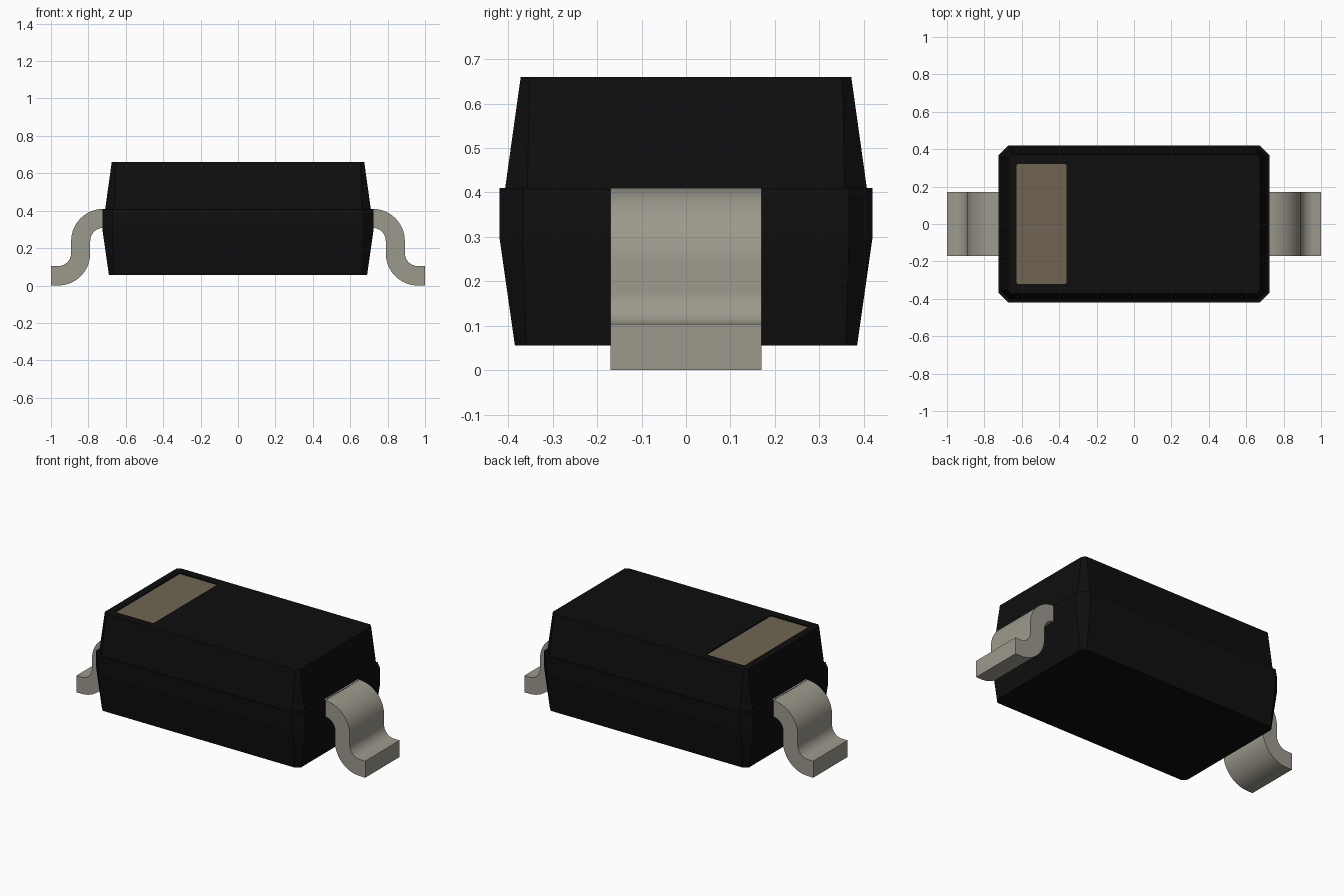
import bpy, bmesh, math

old = bpy.data.objects.get("Cube")
if old:
    bpy.data.objects.remove(old, do_unlink=True)


def material(name, rgb):
    m = bpy.data.materials.new(name)
    m.use_nodes = True
    m.diffuse_color = (*rgb, 1)
    bsdf = next(n for n in m.node_tree.nodes if n.type == 'BSDF_PRINCIPLED')
    bsdf.inputs["Base Color"].default_value = (*rgb, 1)
    return m


BLACK = material("black plastic", (0.0044, 0.0044, 0.0044))
METAL = material("dull metal", (0.335, 0.32, 0.264))
TAN = material("tan marking", (0.16, 0.13, 0.085))


def loft(name, rings, mat):
    """Skin a stack of equal-length point rings and cap both ends."""
    bm = bmesh.new()
    rows = [[bm.verts.new(p) for p in ring] for ring in rings]
    n = len(rows[0])
    for a, b in zip(rows, rows[1:]):
        for i in range(n):
            j = (i + 1) % n
            bm.faces.new((a[i], a[j], b[j], b[i]))
    bm.faces.new(rows[0][::-1])
    bm.faces.new(rows[-1])
    bmesh.ops.recalc_face_normals(bm, faces=bm.faces)
    mesh = bpy.data.meshes.new(name)
    bm.to_mesh(mesh)
    bm.free()
    mesh.materials.append(mat)
    ob = bpy.data.objects.new(name, mesh)
    bpy.context.collection.objects.link(ob)
    return ob


def octagon(hx, hy, c, z, cx=0.0):
    """Rectangle with chamfered corners."""
    pts = [(hx, hy - c), (hx - c, hy), (c - hx, hy), (-hx, hy - c),
           (-hx, c - hy), (c - hx, -hy), (hx - c, -hy), (hx, c - hy)]
    return [(cx + x, y, z) for x, y in pts]


# Moulded body: tapered bottom, straight belt, small step, tapered top
body = loft("body", [
    octagon(0.69, 0.385, 0.025, 0.055),
    octagon(0.725, 0.42, 0.053, 0.30),
    octagon(0.725, 0.42, 0.053, 0.41),
    octagon(0.71, 0.407, 0.05, 0.41),
    octagon(0.675, 0.372, 0.02, 0.66)], BLACK)

# Shallow pocket in the top for the polarity band
MARK_X, MARK_HX, MARK_HY = -0.495, 0.134, 0.321
cutter = loft("pocket_cutter", [octagon(MARK_HX, MARK_HY, 0.008, z, MARK_X)
                                for z in (0.648, 0.70)], BLACK)
cutter.hide_render = True
mod = body.modifiers.new("pocket", 'BOOLEAN')
mod.operation = 'DIFFERENCE'
mod.solver = 'EXACT'
mod.object = cutter
bpy.context.view_layer.objects.active = body
bpy.ops.object.modifier_apply(modifier=mod.name)
bpy.data.objects.remove(cutter, do_unlink=True)

# Polarity band lying in the pocket
loft("polarity_band", [octagon(MARK_HX, MARK_HY, 0.008, z, MARK_X)
                       for z in (0.647, 0.653)], TAN)


def arc(cx, cz, r, a0, a1, n=14):
    return [(cx + r * math.cos(math.radians(a0 + (a1 - a0) * i / n)),
             cz + r * math.sin(math.radians(a0 + (a1 - a0) * i / n)))
            for i in range(n + 1)]


# Gull-wing leads: S-shaped profile extruded along y
R_IN, R_OUT = 0.07, 0.172
outer = [(0.66, 0.41)] + arc(0.72, 0.238, R_OUT, 90, 0) \
    + arc(0.962, 0.174, R_IN, 180, 270) + [(1.0, 0.104)]
under = [(1.0, 0.0)] + arc(0.962, 0.172, R_OUT, 270, 180) \
    + arc(0.72, 0.238, R_IN, 0, 90) + [(0.66, 0.308)]
profile = outer + under

for name, side in (("left_lead", 1), ("right_lead", -1)):
    lead = loft(name, [[(side * x, y, z) for x, z in profile]
                       for y in (-0.17, 0.17)], METAL)
    bpy.ops.object.select_all(action='DESELECT')
    lead.select_set(True)
    bpy.context.view_layer.objects.active = lead
    bpy.ops.object.shade_smooth_by_angle(angle=math.radians(30))
